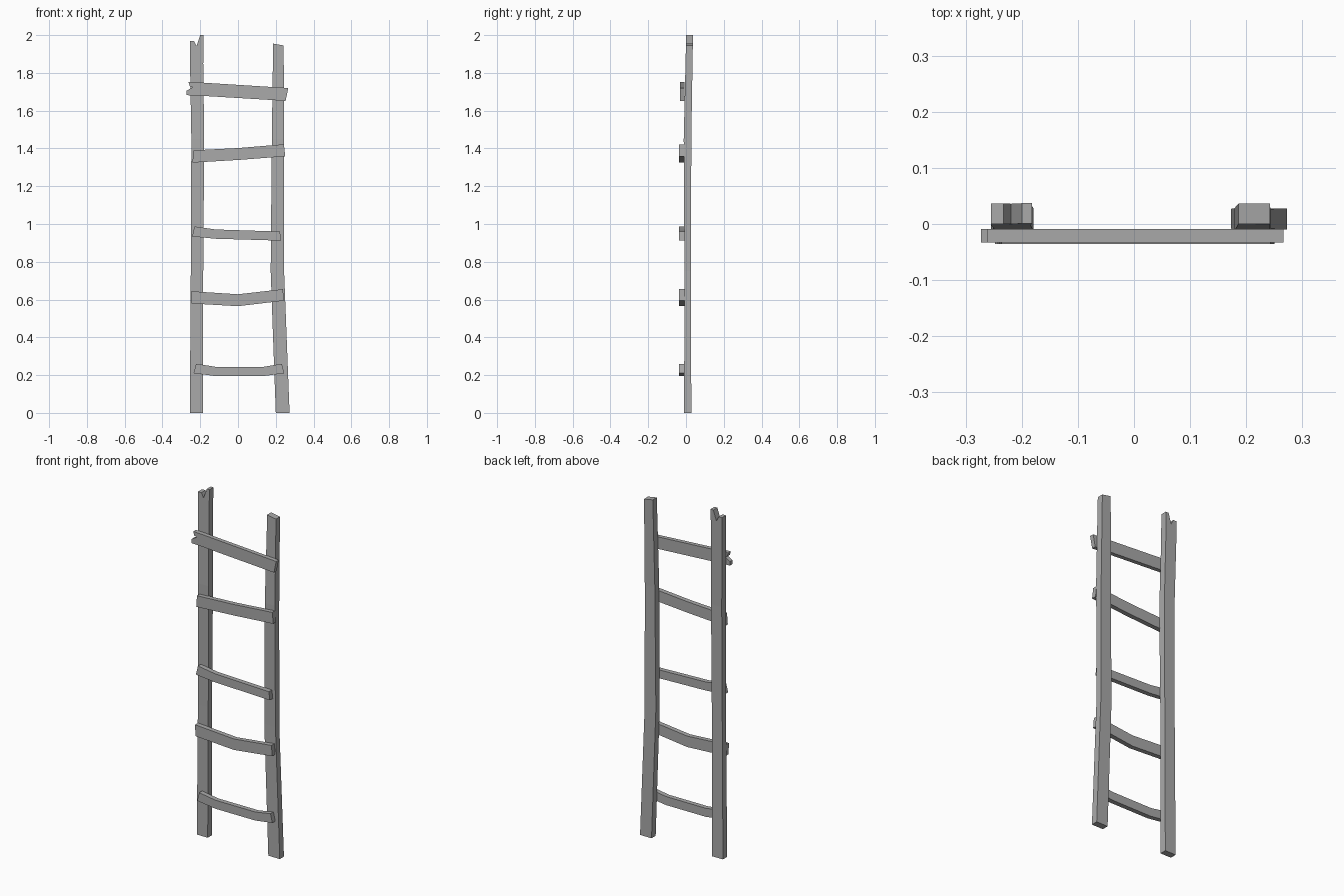
import bpy, bmesh

if "Cube" in bpy.data.objects:
    bpy.data.objects.remove(bpy.data.objects["Cube"])

# Dark weathered grey
wood = bpy.data.materials.new("dark_grey")
wood.diffuse_color = (.4, .4, .4, 1)
wood.use_nodes = True
wood.node_tree.nodes["Principled BSDF"].inputs["Base Color"].default_value = wood.diffuse_color


def slab(name, a, b, tip, depth):
    """Plank seen from the front: paired edge points a/b, optional ragged tip
    running from the last a to the last b; depth(x, z) gives front and back y."""
    bm = bmesh.new()

    def pair(p):
        y0, y1 = depth(*p)
        return [bm.verts.new((p[0], y, p[1])) for y in (y0, y1)]

    A, B, T = ([pair(p) for p in pts] for pts in (a, b, tip))
    for s in (0, 1):
        for i in range(len(A) - 1):
            bm.faces.new([A[i][s], A[i + 1][s], B[i + 1][s], B[i][s]])
        if T:
            bm.faces.new([A[-1][s]] + [t[s] for t in T] + [B[-1][s]])
    loop = A + T + B[::-1]
    for p, q in zip(loop, loop[1:] + loop[:1]):
        bm.faces.new([p[0], q[0], q[1], p[1]])
    bmesh.ops.recalc_face_normals(bm, faces=bm.faces)
    me = bpy.data.meshes.new(name)
    bm.to_mesh(me)
    bm.free()
    me.materials.append(wood)
    ob = bpy.data.objects.new(name, me)
    bpy.context.collection.objects.link(ob)
    return ob


# Rails lean back slightly near the top
BENDS = [(0, -.010, .028), (.75, -.008, .027), (1.45, -.012, .028), (2, .001, .037)]


def rail_depth(x, z):
    for (z0, f0, k0), (z1, f1, k1) in zip(BENDS, BENDS[1:]):
        if z <= z1:
            t = (z - z0) / (z1 - z0)
            return f0 + (f1 - f0) * t, k0 + (k1 - k0) * t


# Left rail with splintered top
slab("left_rail",
     [(-.255, 0), (-.25, .75), (-.247, 1.45), (-.254, 1.85)],
     [(-.186, 0), (-.184, .75), (-.179, 1.45), (-.184, 1.85)],
     [(-.255, 1.97), (-.233, 1.97), (-.219, 1.942), (-.2, 2), (-.182, 2)],
     rail_depth)

# Right rail, kicked out at the foot
slab("right_rail",
     [(.2, 0), (.173, .75), (.179, 1.45), (.186, 1.955)],
     [(.273, 0), (.244, .75), (.243, 1.45), (.242, 1.945)],
     [], rail_depth)

# Rungs nailed on the front, listed bottom to top, right end to left end
RUNGS = [
    ([(.232, .26), (.135, .244), (-.119, .244), (-.222, .26)],
     [(.244, .21), (.135, .195), (-.119, .195), (-.235, .21)], []),
    ([(.238, .655), (0, .628), (-.248, .644)],
     [(.243, .594), (0, .565), (-.246, .579)], []),
    ([(.222, .96), (-.119, .971), (-.23, .987)],
     [(.228, .912), (-.119, .922), (-.243, .934)], []),
    ([(.243, 1.422), (0, 1.402), (-.236, 1.39)],
     [(.25, 1.358), (0, 1.339), (-.241, 1.325)], []),
    ([(.266, 1.72), (-.215, 1.75)],
     [(.252, 1.652), (-.215, 1.68)],
     [(-.262, 1.752), (-.256, 1.73), (-.24, 1.724), (-.273, 1.705), (-.273, 1.682)]),
]
for i, (top, bottom, tip) in enumerate(RUNGS):
    front = -.033 if i == 4 else -.036
    slab(f"rung_{i + 1}", top, bottom, tip, lambda x, z: (front, -.009))
